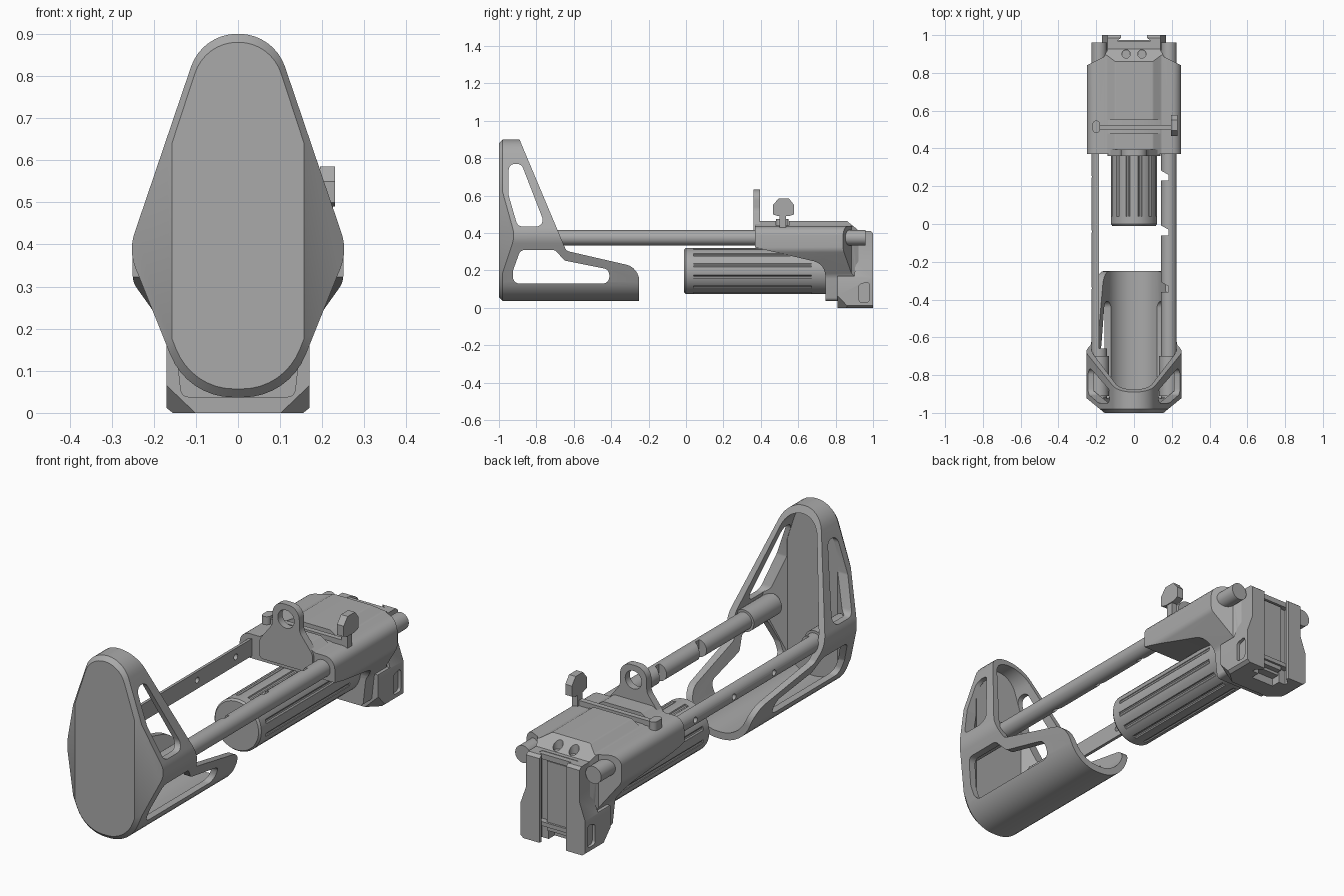
import bpy, bmesh
from math import sin, cos, tan, pi, acos
from mathutils import Vector

cube = bpy.data.objects.get("Cube")
if cube:
    bpy.data.objects.remove(cube)

grey = bpy.data.materials.new("matte grey")
grey.use_nodes = True
tone = (0.4, 0.4, 0.4, 1)
grey.diffuse_color = tone
grey.node_tree.nodes["Principled BSDF"].inputs["Base Color"].default_value = tone
parts = []


def rounded(points, radius, steps=6):
    """Round the corners of a polygon; radius may be one value or a list."""
    out, n = [], len(points)
    for i, p in enumerate(points):
        r = radius[i] if isinstance(radius, list) else radius
        p = Vector(p)
        a, b = Vector(points[i - 1]) - p, Vector(points[(i + 1) % n]) - p
        half = a.angle(b) / 2
        t = min(r / tan(half), a.length * 0.49, b.length * 0.49)
        if t < 1e-4:
            out.append(tuple(p))
            continue
        r = t * tan(half)
        centre = p + (a.normalized() + b.normalized()).normalized() * (r / sin(half))
        start, end = p + a.normalized() * t - centre, p + b.normalized() * t - centre
        sweep = pi - 2 * half
        for k in range(steps + 1):
            f = k / steps
            v = (start * sin((1 - f) * sweep) + end * sin(f * sweep)) / sin(sweep)
            out.append(tuple(centre + v))
    return out


def mirrored(points):
    """Close a right-hand profile with its mirror image."""
    return points + [(-x, z) for x, z in reversed(points)]


def circle(x, z, r, n=32):
    return [(x + r * cos(2 * pi * i / n), z + r * sin(2 * pi * i / n)) for i in range(n)]


def finish(name, bm):
    bmesh.ops.recalc_face_normals(bm, faces=bm.faces)
    mesh = bpy.data.meshes.new(name)
    bm.to_mesh(mesh)
    bm.free()
    mesh.materials.append(grey)
    ob = bpy.data.objects.new(name, mesh)
    bpy.context.collection.objects.link(ob)
    parts.append(ob)
    return ob


def loft(name, axis, rings):
    """Skin (polygon, position) rings stacked along one axis."""
    place = {"x": lambda p, d: (d, p[0], p[1]),
             "y": lambda p, d: (p[0], d, p[1]),
             "z": lambda p, d: (p[0], p[1], d)}[axis]
    bm = bmesh.new()
    loops = [[bm.verts.new(place(p, d)) for p in poly] for poly, d in rings]
    for a, b in zip(loops, loops[1:]):
        for i in range(len(a)):
            bm.faces.new((a[i - 1], a[i], b[i], b[i - 1]))
    bm.faces.new(loops[0])
    bm.faces.new(loops[-1])
    return finish(name, bm)


def prism(name, axis, poly, a, b):
    return loft(name, axis, [(poly, a), (poly, b)])


def hull(name, points):
    bm = bmesh.new()
    for p in points:
        bm.verts.new(p)
    bmesh.ops.convex_hull(bm, input=bm.verts)
    return finish(name, bm)


def box(name, x, y, z):
    return prism(name, "z", [(x[0], y[0]), (x[1], y[0]), (x[1], y[1]), (x[0], y[1])], *z)


def combine(ob, other, operation="DIFFERENCE"):
    mod = ob.modifiers.new("cut", "BOOLEAN")
    mod.operation, mod.object, mod.solver = operation, other, "EXACT"
    graph = bpy.context.evaluated_depsgraph_get()
    mesh = bpy.data.meshes.new_from_object(ob.evaluated_get(graph))
    ob.modifiers.clear()
    ob.data = mesh
    parts.remove(other)
    bpy.data.objects.remove(other)


# Butt shell: hollow outline, trimmed by plan and side profiles
outline = mirrored([(0.085, 0.9), (0.26, 0.385), (0.12, 0.037)])
outline = rounded(outline, [0.115, 0.12, 0.16, 0.16, 0.12, 0.115], 8)


def inset(t):
    return [(x * (1 - t / 0.25), 0.468 + (z - 0.468) * (1 - t / 0.43)) for x, z in outline]


def plan(x1, y1, x2, y2):
    return mirrored([(x1, y1), (x2, y2), (x2, 0)])


shell = loft("butt_shell", "y", [(inset(0.02), -1), (outline, -0.98), (outline, -0.2)])
combine(shell, prism("trim", "z", plan(0.155, -1.001, 0.26, -0.915), -1, 2), "INTERSECT")
cavity = prism("cavity", "y", inset(0.033), -0.95, -0.1)
combine(cavity, prism("trim", "z", plan(0.13, -0.951, 0.23, -0.87), -1, 2), "INTERSECT")
combine(shell, cavity)
side = rounded([(-1.1, 1), (-0.89, 1), (-0.89, 0.9), (-0.64, 0.305), (-0.25, 0.215),
                (-0.25, -0.1), (-1.1, -0.1)], [0, 0, 0.02, 0.03, 0.09, 0, 0])
combine(shell, prism("trim", "x", side, -1, 1), "INTERSECT")
upper = [(-0.948, 0.77), (-0.88, 0.77), (-0.75, 0.435), (-0.9, 0.435), (-0.948, 0.6)]
lower = [(-0.925, 0.13), (-0.41, 0.13), (-0.41, 0.205), (-0.65, 0.253), (-0.7, 0.31),
         (-0.885, 0.31), (-0.925, 0.2)]
for window in (upper, lower):
    combine(shell, prism("window", "x", rounded(window, 0.035), -1, 1))

# Guide rods and their sockets in the butt
for name, s in (("left", 1), ("right", -1)):
    rod = prism(name + "_rod", "y", circle(s * 0.185, 0.375, 0.041), -0.92, 0.96)
    prism(name + "_rod_socket", "y", circle(s * 0.185, 0.375, 0.052), -0.91, -0.7)
    for y in (0.25, -0.04, -0.34):
        if s > 0:
            notch = [(0.13, y + 0.04), (0.183, y + 0.01), (0.183, y - 0.02), (0.13, y - 0.02)]
            combine(rod, prism("notch", "z", notch, 0.3, 0.45))
        else:
            combine(rod, prism("pin_hole", "x", circle(y, 0.375, 0.014, 16), -0.3, 0))
    if s < 0:
        combine(rod, box("flat", (-0.186, -0.1), (-0.66, 0.4), (0.3, 0.45)))

# Fluted centre tube
tube = loft("centre_tube", "y", [(circle(0, 0.197, r, 48), y) for r, y in
                                 ((0.115, -0.01), (0.123, 0), (0.123, 0.8))])
for i in range(12):
    a = 2 * pi * (i + 0.5) / 12
    groove = circle(0.126 * cos(a), 0.197 + 0.126 * sin(a), 0.011, 10)
    combine(tube, prism("flute", "y", groove, 0.04, 0.67))

# Housing: cross-section trimmed by side and plan profiles
section = mirrored([(0.1, 0.465), (0.145, 0.437), (0.25, 0.437), (0.25, 0.31),
                    (0.15, 0.17), (0.135, 0.037)])
section = rounded(section, [0.02, 0.02, 0.06, 0.05, 0.06, 0.02] + [0.02, 0.06, 0.05, 0.06, 0.02, 0.02])
housing = prism("housing", "y", section, 0.37, 0.95)
profile = rounded([(0.3, 0.5), (0.84, 0.5), (0.86, 0.465), (0.94, 0.4), (0.94, 0.02), (0.745, 0.02),
                   (0.745, 0.235), (0.36, 0.325), (0.3, 0.325)], [0] * 6 + [0.08, 0, 0])
combine(housing, prism("trim", "x", profile, -1, 1), "INTERSECT")
combine(housing, prism("trim", "z", mirrored([(0.26, 0.3), (0.26, 0.835), (0.16, 0.885), (0.12, 0.96)]),
                       -1, 1), "INTERSECT")
for s in (-1, 1):
    combine(housing, prism("hole", "z", circle(s * 0.042, 0.9, 0.022, 24), 0.405, 0.6))
combine(housing, box("lever_slot", (-0.19, 0.21), (0.48, 0.55), (0.44, 0.6)))

# Rear mount: flared block with a channel between two rails
mount = prism("rear_mount", "x", [(0.81, 0), (1, 0), (1, 0.4), (0.985, 0.412), (0.925, 0.412),
                                  (0.9, 0.17), (0.81, 0.17)], -0.2, 0.2)
combine(mount, prism("trim", "y", mirrored([(0.155, 0), (0.17, 0.012), (0.17, 0.165), (0.14, 0.25),
                                            (0.14, 0.45)]), 0.7, 1.1), "INTERSECT")
combine(mount, prism("channel", "z", mirrored([(0.07, 1.01), (0.07, 0.985), (0.095, 0.965),
                                               (0.095, 0.945)]), -0.1, 0.5))
combine(mount, box("foot_gap", (-0.06, 0.06), (0.9, 1.1), (-0.1, 0.05)))
pocket = rounded([(0.925, 0.03), (0.98, 0.03), (0.98, 0.14), (0.925, 0.125)], 0.015)
for s in (-1, 1):
    combine(mount, hull("corner", [(s * 0.08, 0.8, -0.01), (s * 0.19, 0.8, 0.095),
                                   (s * 0.19, 0.9, -0.01), (s * 0.19, 0.8, -0.02)]))
    combine(mount, prism("pocket", "x", pocket, s * 0.155, s * 0.2))
box("mount_rib", (-0.055, 0.055), (0.93, 0.965), (0.05, 0.38))
box("mount_crossbar", (-0.1, 0.1), (0.94, 0.975), (0.07, 0.09))
box("mount_lip", (-0.1, 0.1), (0.935, 0.97), (0.385, 0.41))

# Ring plate standing on the front of the housing
ring = rounded(mirrored([(0.07, 0.632), (0.07, 0.52), (0.14, 0.43), (0.14, 0.34)]),
               [0.069, 0.06, 0.05, 0.02, 0.02, 0.05, 0.06, 0.069], 8)
plate = prism("ring_plate", "y", ring, 0.36, 0.395)
combine(plate, prism("eye", "y", circle(0, 0.562, 0.043), 0.3, 0.5))

# Cross lever with a thumb paddle
box("lever_bar", (-0.19, 0.2), (0.5, 0.525), (0.43, 0.462))
prism("lever_end", "z", rounded([(-0.22, 0.482), (-0.18, 0.482), (-0.18, 0.548), (-0.22, 0.548)], 0.025),
      0.42, 0.475)
box("lever_stem", (0.195, 0.225), (0.5, 0.535), (0.41, 0.5))
paddle = [(0.465, 0.5), (0.495, 0.49), (0.55, 0.49), (0.578, 0.5), (0.578, 0.55), (0.55, 0.585),
          (0.495, 0.585), (0.465, 0.55)]
prism("lever_paddle", "x", paddle, 0.195, 0.23)

# Smooth the curved faces, keep edges sharp
bpy.ops.object.select_all(action="DESELECT")
for ob in parts:
    ob.select_set(True)
bpy.context.view_layer.objects.active = shell
bpy.ops.object.shade_smooth_by_angle(angle=pi / 6)
